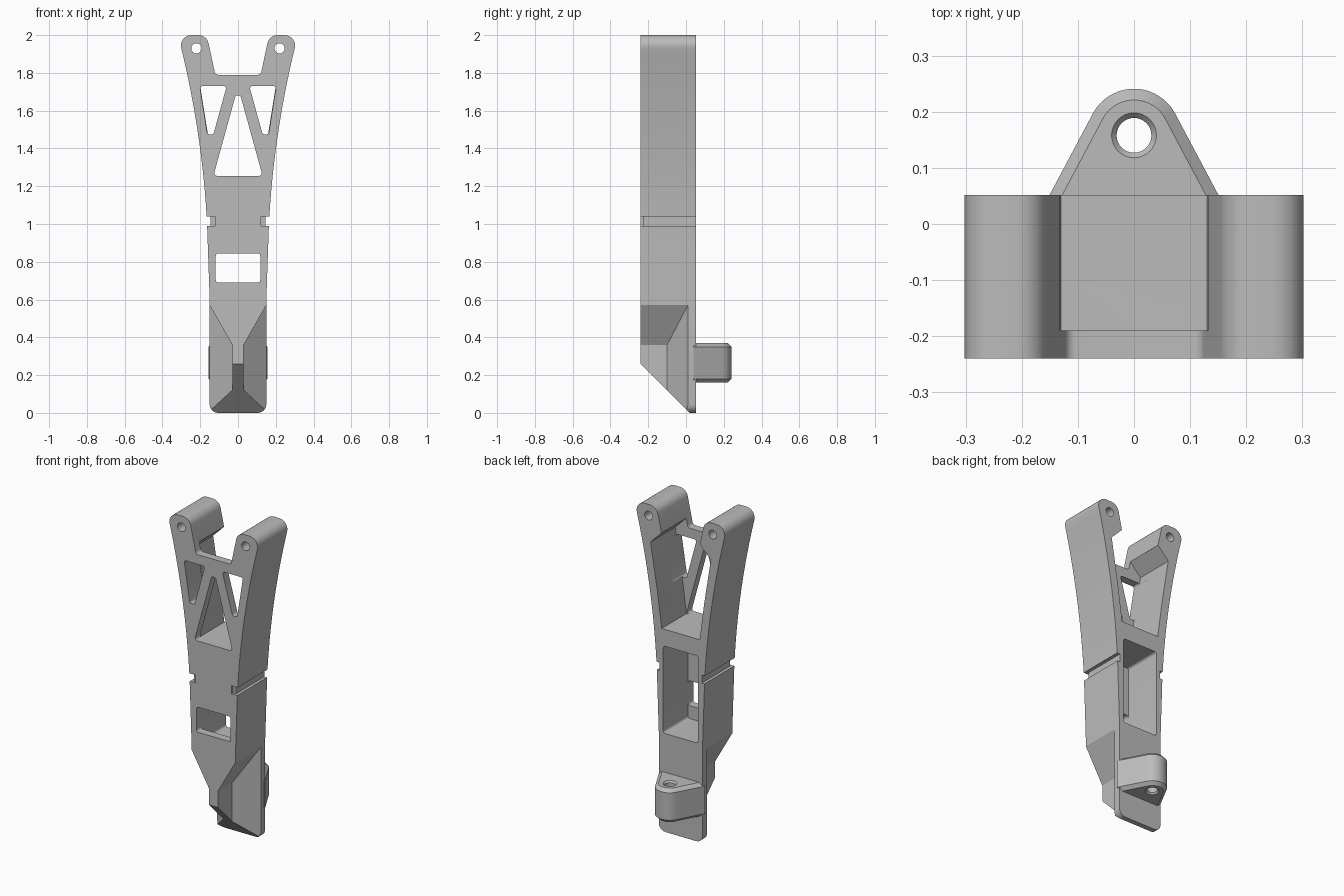
import bpy, bmesh, math
from mathutils import Vector

if "Cube" in bpy.data.objects:
    bpy.data.objects.remove(bpy.data.objects["Cube"])

FRONT, BACK, PLATE = -0.24, 0.052, -0.19

grey = bpy.data.materials.new("matte_grey")
grey.use_nodes = True
colour = (0.5, 0.5, 0.5, 1)
grey.diffuse_color = colour
grey.node_tree.nodes["Principled BSDF"].inputs["Base Color"].default_value = colour


def loft(name, rings):
    """Closed solid through rings of matching points."""
    bm = bmesh.new()
    loops = [[bm.verts.new(p) for p in ring] for ring in rings]
    n = len(loops[0])
    for a, b in zip(loops, loops[1:]):
        for i in range(n):
            j = (i + 1) % n
            bm.faces.new((a[i], a[j], b[j], b[i]))
    bm.faces.new(loops[0])
    bm.faces.new(loops[-1][::-1])
    bmesh.ops.recalc_face_normals(bm, faces=bm.faces)
    mesh = bpy.data.meshes.new(name)
    bm.to_mesh(mesh)
    bm.free()
    mesh.materials.append(grey)
    ob = bpy.data.objects.new(name, mesh)
    bpy.context.collection.objects.link(ob)
    return ob


def rounded(points, steps=6):
    """Outline whose corners (x, z, radius) are replaced by arcs."""
    out = []
    for i, p in enumerate(points):
        c = Vector(p[:2])
        r = p[2] if len(p) > 2 else 0
        if not r:
            out.append(c)
            continue
        u = (Vector(points[i - 1][:2]) - c).normalized()
        v = (Vector(points[(i + 1) % len(points)][:2]) - c).normalized()
        half = u.angle(v) / 2
        centre = c + (u + v).normalized() * r / math.sin(half)
        s = c + u * r / math.tan(half) - centre
        e = c + v * r / math.tan(half) - centre
        sweep = s.angle(e)
        for k in range(steps + 1):
            t = k / steps
            out.append(centre + (s * math.sin((1 - t) * sweep) + e * math.sin(t * sweep)) / math.sin(sweep))
    return out


def prism(name, points, y0, y1, side=1):
    pts = rounded([(p[0] * side, *p[1:]) for p in points])
    return loft(name, [[(p.x, y, p.y) for p in pts] for y in (y0, y1)])


def circle(r, x, y, n=32):
    return [(x + r * math.cos(a * math.tau / n), y + r * math.sin(a * math.tau / n)) for a in range(n)]


def box(x0, x1, z0, z1, r=0):
    return [(x0, z0, r), (x1, z0, r), (x1, z1, r), (x0, z1, r)]


def mirrored(half):
    return half + [(-p[0], *p[1:]) for p in reversed(half)]


def cut(target, cutter):
    mod = target.modifiers.new("cut", "BOOLEAN")
    mod.operation, mod.solver, mod.object = "DIFFERENCE", "EXACT", cutter
    bpy.context.view_layer.objects.active = target
    bpy.ops.object.modifier_apply(modifier=mod.name)
    bpy.data.objects.remove(cutter)


# Body silhouette: flared forked top, tapering to a rounded foot
def flare(z):
    t = z - 1.04
    return 0.166 + 0.0593 * t + 0.1027 * t * t


half = [(0.15, 0, 0.045), (0.15, 0.6)]
half += [(flare(z), z) for z in [1.0 + 0.06 * k for k in range(16)]]
half += [(flare(2), 2, 0.055), (0.165, 2, 0.055), (0.12, 1.79, 0.02)]
body = prism("strut_body", mirrored(half), FRONT, BACK)

# Open upper pocket behind the front plate
pocket = [(0.13, 1.255), (0.16, 1.48), (0.2, 1.73), (0.207, 1.77), (0.132, 1.845), (0.1, 1.845)]
cut(body, prism("upper_pocket", mirrored(pocket), PLATE, 0.3))

# Lower back pocket and its front window
cut(body, prism("lower_pocket", box(-0.12, 0.12, 0.61, 1.15, 0.015), PLATE, 0.3))
cut(body, prism("window", box(-0.118, 0.118, 0.69, 0.845, 0.015), -0.4, -0.1))

# Truss openings in the front plate
cut(body, prism("centre_opening", mirrored([(0.13, 1.255, 0.015), (0.013, 1.68, 0.012)]), -0.4, -0.1))
side_opening = [(0.06, 1.73, 0.012), (0.202, 1.73, 0.012), (0.162, 1.475, 0.012), (0.13, 1.475, 0.012)]

for side in (1, -1):
    cut(body, prism("side_opening", side_opening, -0.4, -0.1, side))
    cut(body, prism("pin_hole", circle(0.027, 0.22, 1.93), -0.4, 0.3, side))
    # Side notch, deeper at the front edge
    cut(body, prism("notch", box(0.145, 0.3, 0.99, 1.04), -0.4, 0.3, side))
    cut(body, prism("notch_front", box(0.122, 0.3, 0.99, 1.04), -0.4, -0.225, side))
    # Flank relief that leaves the narrow central rib
    plan = [(0.03, -0.4), (0.03, -0.1), (0.2, 0.056), (0.2, -0.4)]
    low = [(x * side, y, -0.1) for x, y in plan]
    high = [(x * side, y, 0.36 + 1.75 * (x - 0.03)) for x, y in plan]
    cut(body, loft("flank_relief", [low, high]))

# Sloped underside of the foot
slope = [(-0.4, 0.42), (0.12, -0.1), (-0.4, -0.1)]
cut(body, loft("foot_slope", [[(x, y, z) for y, z in slope] for x in (-0.4, 0.4)]))


# Rear lug: rounded triangular tab with chamfered rims
def lug_ring(z, offset):
    lean, cy, r = math.radians(28), 0.158, 0.083 + offset
    arc = [lean + (math.pi - 2 * lean) * k / 24 for k in range(25)]
    pts = [(r * math.cos(a), cy + r * math.sin(a), z) for a in arc]
    root = 0.04
    x = pts[0][0] + (pts[0][1] - root) * math.tan(lean)
    return [(x, root, z)] + pts + [(-x, root, z)]


lug = loft("rear_lug", [lug_ring(z, o) for z, o in
                        ((0.16, -0.02), (0.18, 0), (0.35, 0), (0.37, -0.02))])
bore = [(0.1, 0.04), (0.16, 0.04), (0.17, 0.031), (0.36, 0.031), (0.37, 0.04), (0.45, 0.04)]
cut(lug, loft("lug_bore", [[(x, y, z) for x, y in circle(r, 0, 0.158)] for z, r in bore]))

# Smooth the curves and keep the edges crisp
for ob in (body, lug):
    bpy.ops.object.select_all(action="DESELECT")
    ob.select_set(True)
    bpy.context.view_layer.objects.active = ob
    bpy.ops.object.shade_smooth_by_angle(angle=math.radians(25))
